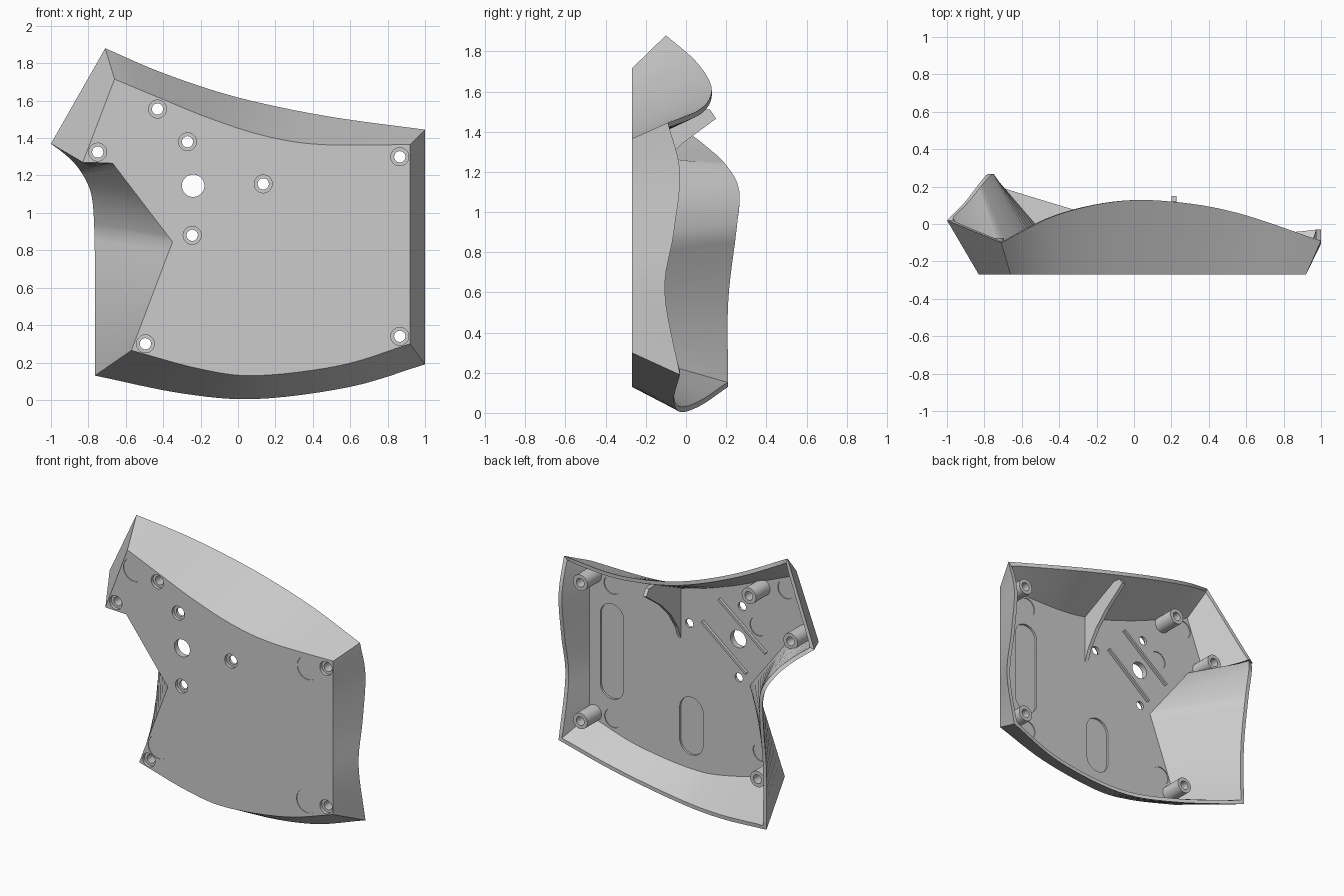
import bpy, bmesh, math
from mathutils import Vector

if "Cube" in bpy.data.objects:
    bpy.data.objects.remove(bpy.data.objects["Cube"])

GREY = (0.6, 0.6, 0.6, 1)
grey = bpy.data.materials.new("plain grey")
grey.use_nodes = True
grey.diffuse_color = GREY
for node in grey.node_tree.nodes:
    if node.type == 'BSDF_PRINCIPLED':
        node.inputs["Base Color"].default_value = GREY

FRONT, FLOOR, WALL = -0.27, -0.23, 0.026


def finish(bm, name):
    bmesh.ops.recalc_face_normals(bm, faces=bm.faces[:])
    if bm.calc_volume(signed=True) < 0:
        bmesh.ops.reverse_faces(bm, faces=bm.faces[:])
    mesh = bpy.data.meshes.new(name)
    bm.to_mesh(mesh)
    bm.free()
    mesh.materials.append(grey)
    ob = bpy.data.objects.new(name, mesh)
    bpy.context.scene.collection.objects.link(ob)
    return ob


def smooth(ob):
    bpy.ops.object.select_all(action='DESELECT')
    ob.select_set(True)
    bpy.context.view_layer.objects.active = ob
    bpy.ops.object.shade_smooth_by_angle(angle=math.radians(35))


def bridge(bm, a, b):
    n = len(a)
    for i in range(n):
        j = (i + 1) % n
        bm.faces.new((a[i], a[j], b[j], b[i]))


def ring_edges(bm, ring):
    return [bm.edges.get((ring[i - 1], ring[i])) for i in range(len(ring))]


def column(bm, x, z, profile, half=0.0, n=32):
    """Bridge rings of (radius, y) about an axis along y; half stretches them into slots."""
    rings = []
    for r, y in profile:
        ring = []
        for i in range(n):
            a = (i + 0.5) / n * math.tau
            dz = r * math.sin(a) + math.copysign(half, math.sin(a))
            ring.append(bm.verts.new((x + r * math.cos(a), y, z + dz)))
        rings.append(ring)
    for a, b in zip(rings, rings[1:]):
        bridge(bm, a, b)
    return rings


def spline(pts, i, t):
    p1, p2 = Vector(pts[i]), Vector(pts[i + 1])
    p0 = Vector(pts[i - 1]) if i else 2 * p1 - p2
    p3 = Vector(pts[i + 2]) if i + 2 < len(pts) else 2 * p2 - p1
    return 0.5 * (2 * p1 + (p2 - p0) * t + (2 * p0 - 5 * p1 + 4 * p2 - p3) * t * t
                  + (3 * p1 - p0 - 3 * p2 + p3) * t ** 3)


def inset(loop, d):
    """Move a clockwise (x, z) loop inward by d with mitred corners."""
    out = []
    n = len(loop)
    for i in range(n):
        e1 = (loop[i] - loop[i - 1]).normalized()
        e2 = (loop[(i + 1) % n] - loop[i]).normalized()
        n1, n2 = Vector((e1.y, -e1.x)), Vector((e2.y, -e2.x))
        out.append(loop[i] + (n1 + n2) * d / max(1 + n1.dot(n2), 0.4))
    return out


# Sides of the shell: front edge (x, z) paired with back rim (x, y, z)
top = [(-.66, 1.715, -.71, -.10, 1.88), (-.42, 1.615, -.42, .045, 1.755),
       (-.15, 1.505, -.1, .12, 1.645), (.15, 1.41, .2, .12, 1.57),
       (.45, 1.365, .55, .06, 1.505), (.92, 1.365, 1, -.09, 1.445)]
right = [(.92, 1.365, 1, -.09, 1.445), (.92, 1.15, 1, -.03, 1.2), (.92, .9, 1, -.06, .9),
         (.92, .6, 1, -.105, .6), (.92, .3, 1, -.03, .19)]
bottom = [(.92, .3, 1, -.03, .19), (.55, .185, .6, -.06, .07), (.1, .13, .1, -.03, .005),
          (-.2, .165, -.3, .07, .035), (-.57, .265, -.765, .21, .13)]
scoop = [(-.57, .265, -.765, .21, .13), (-.46, .555, -.765, .21, .55),
         (-.35, .845, -.768, .25, .9), (-.51, 1.055, -.785, .265, 1.1),
         (-.67, 1.265, -.84, .2, 1.22), (-.75, 1.268, -.91, .11, 1.3),
         (-.83, 1.27, -1, .02, 1.37)]
upper_left = [(-.83, 1.27, -1, .02, 1.37), (-.66, 1.715, -.71, -.10, 1.88)]

front, rim, depth = [], [], []
for side in (top, right, bottom, scoop, upper_left):
    for i in range(len(side) - 1):
        for k in range(6):
            t = k / 6
            p = spline(side, i, t)
            f = Vector(p[:2])
            if side is scoop:
                f = Vector(side[i][:2]).lerp(Vector(side[i + 1][:2]), t)
            front.append(f)
            rim.append(Vector((p[2], p[4])))
            depth.append(p[3])

# Walls of the shell, open at the back
bm = bmesh.new()
count = len(front)
loops = [(front, [FRONT] * count), (rim, depth),
         (inset(rim, WALL), depth), (inset(front, 0.018), [FLOOR] * count)]
rings = [[bm.verts.new((p.x, y, p.y)) for p, y in zip(pts, ys)] for pts, ys in loops]
for a, b in zip(rings, rings[1:]):
    bridge(bm, a, b)
front_edges = ring_edges(bm, rings[0])
floor_edges = ring_edges(bm, rings[-1])

# Screw holes and the centre hole run right through the plate
posts = [(.865, 1.3), (.865, .34), (-.43, 1.555), (-.75, 1.325), (-.495, .3)]
small_holes = [(-.27, 1.38), (.135, 1.155), (-.245, .88)]
stepped = [(.048, FRONT), (.048, -.248), (.03, -.248), (.03, FLOOR)]
holes = [(x, z, stepped) for x, z in posts + small_holes]
holes.append((-.24, 1.145, [(.06, FRONT), (.06, FLOOR)]))
for x, z, profile in holes:
    hole = column(bm, x, z, profile)
    front_edges += ring_edges(bm, hole[0])
    floor_edges += ring_edges(bm, hole[-1])

# Shallow discs on both faces and slot pockets inside
pockets = [(-.395, 1.275, .065, 0, FLOOR, -.006), (.73, .8, .09, .24, FLOOR, -.015),
           (.12, .445, .09, .11, FLOOR, -.015)]
for x, z in [(-.61, 1.59), (.725, 1.265), (-.42, .41), (.72, .34)]:
    pockets += [(x, z, .081, 0, FRONT, .004), (x, z, .066, 0, FLOOR, -.006)]
for x, z, r, half, y, sink in pockets:
    pocket = column(bm, x, z, [(r, y), (r, y + sink)], half)
    bm.faces.new(pocket[1])
    if y == FRONT:
        front_edges += ring_edges(bm, pocket[0])
    else:
        floor_edges += ring_edges(bm, pocket[0])

# Front plate and inside floor, filled around the openings
for edges, way in ((front_edges, -1), (floor_edges, 1)):
    bmesh.ops.triangle_fill(bm, use_beauty=True, edges=edges, normal=(0, way, 0))
smooth(finish(bm, "shell"))

# Screw posts on the inside
for i, (x, z) in enumerate(posts):
    bm = bmesh.new()
    tube = column(bm, x, z, [(.055, FLOOR), (.055, -.075), (.03, -.075), (.03, FLOOR)])
    bridge(bm, tube[-1], tube[0])
    smooth(finish(bm, f"screw_post_{i + 1}"))


def prism(name, points, shift):
    bm = bmesh.new()
    a = [bm.verts.new(p) for p in points]
    b = [bm.verts.new(Vector(p) + Vector(shift)) for p in points]
    bridge(bm, a, b)
    bm.faces.new(a)
    bm.faces.new(b)
    finish(bm, name)


# Bracing fin under the top wall
fin = [(-.235, 1.02), (-.2, 1.12), (-.12, 1.24), (-.02, 1.34), (.15, 1.465),
       (.12, 1.51), (.06, 1.515), (-.235, 1.39)]
prism("bracing_fin", [(.2, y, z) for y, z in fin], (.026, 0, 0))

# Thin diagonal ribs on the inside floor
for i, (x1, z1, x2, z2) in enumerate([(.03, 1.2, -.31, .93), (-.1, 1.39, -.46, 1.11)]):
    d = Vector((x2 - x1, z2 - z1)).normalized() * .008
    corners = [(x1 - d.y, z1 + d.x), (x2 - d.y, z2 + d.x),
               (x2 + d.y, z2 - d.x), (x1 + d.y, z1 - d.x)]
    prism(f"floor_rib_{i + 1}", [(x, FLOOR - .005, z) for x, z in corners], (0, .025, 0))
